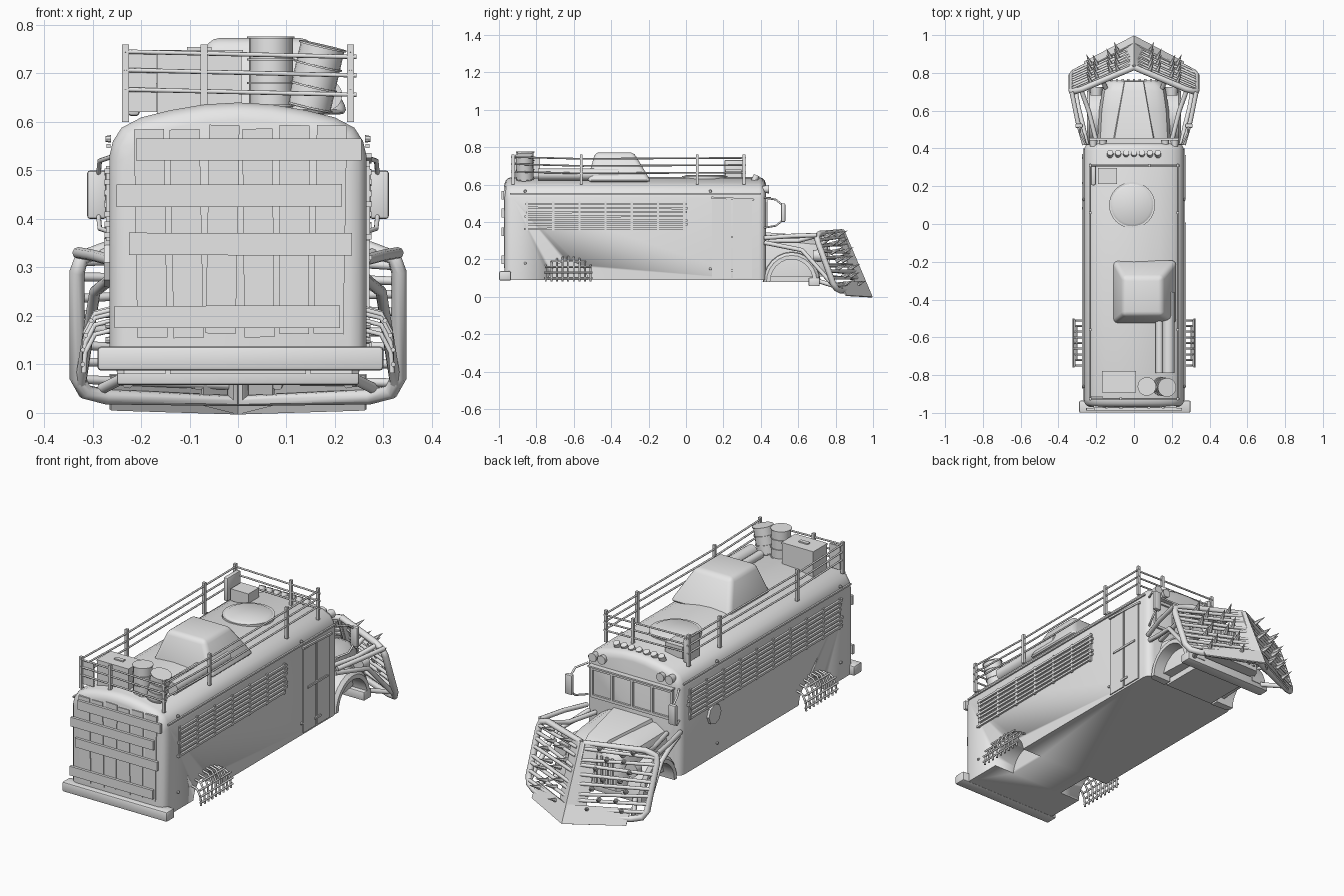
import bpy, bmesh, math, random
from mathutils import Vector, Matrix, Euler

random.seed(4)
if "Cube" in bpy.data.objects:
    bpy.data.objects.remove(bpy.data.objects["Cube"])

grey = bpy.data.materials.new("plain_grey")
grey.use_nodes = True
grey.diffuse_color = (0.8, 0.8, 0.8, 1)
grey.node_tree.nodes["Principled BSDF"].inputs["Base Color"].default_value = (0.8, 0.8, 0.8, 1)
SIDES = (-1, 1)


def add_object(name, mesh):
    mesh.materials.clear()
    mesh.materials.append(grey)
    ob = bpy.data.objects.new(name, mesh)
    bpy.context.collection.objects.link(ob)
    for other in bpy.context.selected_objects:
        other.select_set(False)
    bpy.context.view_layer.objects.active = ob
    ob.select_set(True)
    return ob


def finish(name, bm, smooth=True, bevel=0, segments=2):
    bmesh.ops.recalc_face_normals(bm, faces=bm.faces)
    if bevel:
        bmesh.ops.bevel(bm, geom=bm.edges[:], offset=bevel, segments=segments,
                        affect='EDGES', profile=0.5)
    mesh = bpy.data.meshes.new(name)
    bm.to_mesh(mesh)
    bm.free()
    ob = add_object(name, mesh)
    if smooth:
        bpy.ops.object.shade_smooth_by_angle(angle=math.radians(35))
    return ob


def boxes(name, items, bevel=0):
    """Each item: centre, size and optional rotation."""
    bm = bmesh.new()
    for centre, size, *rot in items:
        turn = Euler(rot[0]).to_matrix().to_4x4() if rot else Matrix()
        m = Matrix.Translation(centre) @ turn @ Matrix.Diagonal((*size, 1))
        bmesh.ops.create_cube(bm, size=1, matrix=m)
    return finish(name, bm, bool(bevel), bevel)


def cones(name, items, sides=16):
    """Each item: start, end, start radius, end radius."""
    bm = bmesh.new()
    for a, b, r1, r2 in items:
        a, b = Vector(a), Vector(b)
        turn = Vector((0, 0, 1)).rotation_difference(b - a).to_matrix().to_4x4()
        bmesh.ops.create_cone(bm, cap_ends=True, segments=sides, radius1=r1, radius2=r2,
                              depth=(b - a).length,
                              matrix=Matrix.Translation((a + b) / 2) @ turn)
    return finish(name, bm)


def tubes(name, paths, radius, closed=False):
    curve = bpy.data.curves.new(name, 'CURVE')
    curve.dimensions = '3D'
    curve.bevel_depth, curve.bevel_resolution, curve.use_fill_caps = radius, 2, True
    for path in paths:
        spline = curve.splines.new('POLY')
        spline.points.add(len(path) - 1)
        spline.use_cyclic_u = closed
        for point, co in zip(spline.points, path):
            point.co = (*co, 1)
    temp = bpy.data.objects.new(name + "_path", curve)
    bpy.context.collection.objects.link(temp)
    deps = bpy.context.evaluated_depsgraph_get()
    mesh = bpy.data.meshes.new_from_object(temp.evaluated_get(deps))
    bpy.data.objects.remove(temp)
    ob = add_object(name, mesh)
    bpy.ops.object.shade_smooth_by_angle(angle=math.radians(50))
    return ob


def loft(name, rings):
    bm = bmesh.new()
    rows = [[bm.verts.new(p) for p in ring] for ring in rings]
    n = len(rows[0])
    for a, b in zip(rows, rows[1:]):
        for i in range(n):
            bm.faces.new((a[i], a[(i + 1) % n], b[(i + 1) % n], b[i]))
    bm.faces.new(rows[0])
    bm.faces.new(rows[-1])
    return finish(name, bm)


def mirrored(half):
    return half + [(-x, z) for x, z in reversed(half) if x > 0]


# Body shell with rounded ends and rear wheel arches
profile = mirrored([(.265, .09), (.265, .53), (.258, .56), (.24, .588), (.2, .609),
                    (.14, .624), (.07, .636), (0, .64)])
ends = [(-.97, .035), (-.963, .016), (-.95, .005), (-.93, 0), (.39, 0), (.408, .005),
        (.42, .016), (.427, .035)]
body = loft("body_shell", [[(x * (1 - d / .265), y, .09 + (z - .09) * (1 - d / .55))
                            for x, z in profile] for y, d in ends])
cutter = cones("arch_cutter", [((s * .15, -.63, .085), (s * .4, -.63, .085), .105, .105)
                               for s in SIDES], 32)
cutter.hide_render = True
mod = body.modifiers.new("arches", 'BOOLEAN')
mod.operation, mod.object = 'DIFFERENCE', cutter
bpy.context.view_layer.objects.active = body
bpy.ops.object.modifier_apply(modifier=mod.name)
bpy.data.objects.remove(cutter)
boxes("drip_rails", [((s * .267, -.27, .55), (.008, 1.34, .008)) for s in SIDES])

# Bumpers and axle
boxes("rear_bumper", [((.005, -.967, .112), (.59, .064, .05))], .008)
boxes("front_bumper", [((0, .685, .08), (.5, .06, .045))], .006)
boxes("front_chassis", [((0, .55, .105), (.28, .27, .05))])

# Hood with raised centre panel, fenders and grille
hood = [(.42, .195, .335), (.6, .185, .325), (.7, .17, .315), (.745, .155, .295), (.76, .14, .27)]
loft("hood", [[(x, y, z) for x, z in mirrored([(w, .11), (w, t - .09), (w * .92, t - .035),
               (w * .68, t - .006), (0, t)])] for y, w, t in hood])
loft("hood_panel", [[(-w, y, z - .03), (-w * .9, y, z), (w * .9, y, z), (w, y, z - .03)]
                    for y, w, z in ((.42, .12, .345), (.7, .065, .326), (.755, .055, .3))])
boxes("grille", [((x * .03, .762, .2), (.012, .012, .14)) for x in range(-4, 5)])
for s, side in zip(SIDES, ("right", "left")):
    arc = [math.pi * i / 12 for i in range(13)]
    loft(side + "_front_fender",
         [[(s * x, .565 + r * math.cos(a), .08 + r * 1.05 * math.sin(a))
           for x, r in ((.15, .115), (.25, .115), (.25, .135), (.235, .15), (.15, .155))]
          for a in arc])
cones("headlamps", [((s * .2, .68, .22), (s * .2, .725, .22), .03, .035) for s in SIDES])

# Windshield frame, visor, lamps and mirrors
boxes("windshield_frame",
      [((0, .43, z), (.46, .014, .014)) for z in (.375, .515)]
      + [((x, .43, .445), (.012, .014, .15)) for x in (-.225, -.112, 0, .112, .225)])
boxes("windshield_visor", [((0, .437, .53), (.47, .035, .008))])
cones("roof_lamps", [((x * .042, .36, .61), (x * .042, .378, .65), .018, .016)
                     for x in range(-3, 4)], 12)
cones("brow_lamps", [((s * x, .41, .575), (s * x, .445, .575), .018, .022)
                     for s in SIDES for x in (.165, .215)])
boxes("mirrors", [((s * .291, .52, .45), (.04, .022, .1)) for s in SIDES], .006)
tubes("mirror_brackets", [[(s * .255, .42, z1), (s * .285, .48, z2), (s * .288, .518, z3)]
                          for s in SIDES for z1, z2, z3 in ((.53, .52, .49), (.37, .38, .41))], .005)

# Slatted side windows
slats, posts = [], []
for s, front in ((-1, .36), (1, 0)):
    length = front + .86
    mid = (front - .86) / 2
    for i in range(7):
        slats.append(((s * .27, mid + random.uniform(-.012, .012), .365 + i * .022),
                      (.01, length, .011), (random.uniform(-.004, .004), 0, 0)))
    count = round(length / .14)
    for i in range(count + 1):
        posts.append(((s * .267, -.85 + i * (length - .02) / count, .432), (.01, .012, .155)))
boxes("window_slats", slats)
boxes("window_posts", posts)

# Side door, hinges and round side plate
boxes("side_door", [((.267, y, .31), (.008, .1, .42)) for y in (.19, .302)])
boxes("door_top", [((.269, .25, .525), (.012, .23, .01), (-.05, 0, 0))])
boxes("door_bars", [((.272, .25, z), (.008, w, .01)) for z, w in ((.32, .16), (.14, .05))])
cones("round_side_plate", [((-.262, .16, .31), (-.276, .16, .31), .052, .05)], 8)
cones("side_bolts", [((s * .262, y, z), (s * .273, y, z), .008, .006)
                     for s in SIDES for y, z in ((-.86, .18), (-.86, .565), (.13, .15), (.13, .565))], 8)

# Boarded rear end
planks = [((-.18 + i * .074, -.968, .37 + random.uniform(-.01, .01)),
           (.062, .012, .43), (0, random.uniform(-.025, .025), 0)) for i in range(6)]
planks += [((x, -.98, z), (w, .014, .046), (0, random.uniform(-.012, .012), 0))
           for x, z, w in ((.022, .543, .465), (-.018, .448, .465), (.005, .348, .46), (-.022, .198, .465))]
boxes("rear_planks", planks)

# Rear wheel cages
ribs, rails = [], []
for s in SIDES:
    for i in range(9):
        y = -.75 + i * .03
        top = .215 - .045 * ((i - 4) / 4) ** 2
        ribs.append([(s * .262, y, top), (s * .295, y, top - .008), (s * .315, y, top - .045),
                     (s * .318, y, .082)])
    for z, x, w in ((.1, .32, .13), (.13, .32, .13), (.16, .314, .125), (.19, .303, .09)):
        rails.append([(s * x, -.63 - w, z), (s * x, -.63 + w, z)])
tubes("wheel_cage_ribs", ribs, .005)
tubes("wheel_cage_rails", rails, .005)

# Roof rack
X, Y0, Y1 = .232, -.925, .31
posts = [(s * X, y) for s in SIDES for y in (Y0, -.56, .06, Y1)] + [(-.07, Y0), (.08, Y1)]
boxes("rack_posts", [((x, y, .68), (.014, .014, .16)) for x, y in posts])
rack = []
for z in (.66, .7, .738):
    for s in SIDES:
        rack.append([(s * X, Y0 - .01, z + .01), (s * X, -.56, z), (s * X, Y1 + .01, z + .005)])
    for y in (Y0, Y1):
        rack.append([(-X - .005, y, z + .007), (X + .012, y, z - .004)])
tubes("rack_rails", rack, .0045)

# Roof cargo
bm = bmesh.new()
bmesh.ops.create_cube(bm, size=1)
for v in bm.verts:
    x, y, z = (c > 0 for c in v.co)
    v.co = ((.15 if x else -.06, -.28 if y else -.485, .773) if z else
            (.23 if x else -.115, -.185 if y else -.53, .615))
finish("roof_cabin", bm, bevel=.022, segments=3)
cones("roof_hatch", [((-.01, .1, .62), (-.01, .1, .645), .122, .122),
                     ((-.01, .1, .645), (-.01, .1, .652), .112, .1)], 32)
boxes("roof_crate", [((-.08, -.835, .68), (.175, .11, .125)),
                     ((-.08, -.835, .744), (.18, .115, .008)),
                     ((-.08, -.835, .75), (.05, .02, .008))])
boxes("roof_front_box", [((-.14, .255, .65), (.1, .085, .06))])
boxes("roof_side_panel", [((-.215, .26, .672), (.025, .11, .12))], .008)
boxes("roof_rear_panel", [((-.198, -.915, .68), (.06, .01, .12))])
cones("roof_pipes", [((.135, -.79, .65), (.135, -.36, .65), .02, .02),
                     ((.183, -.79, .655), (.183, -.36, .655), .032, .032)])
for name, low, high, r in (("upright_barrel", (.068, -.86, .63), (.068, -.86, .776), .045),
                           ("tilted_barrel", (.145, -.86, .628), (.175, -.865, .758), .046)):
    a, b = Vector(low), Vector(high)
    parts = [(a, b, r, r)]
    for t in (.01, .33, .66, .97):
        parts.append((a.lerp(b, t), a.lerp(b, t + .03), r + .004, r + .004))
    cones(name, parts, 20)

# Wedge plough: frame loops, bars, plates and spikes
def plough(s, u, t, out=0.0):
    """Point on one wing; u runs apex to outer end, t runs top to bottom."""
    top = Vector((0, .83, .35)).lerp(Vector((.332, .69, .335)), u)
    low = Vector((0, .95, .025)).lerp(Vector((.332, .80, .035)), u)
    p = top.lerp(low, t) + Vector((.36, .85, .38)) * out
    return Vector((s * p.x, p.y, p.z))


corners = ((.03, 0), (.82, 0), (.97, .05), (1, .15), (1, .87), (.95, .97), (.82, 1), (.03, 1))
tubes("plough_frames", [[plough(s, u, t) for u, t in corners] for s in SIDES], .016, True)
bars, spikes = [], []
for s in SIDES:
    for i in range(8):
        t = .1 + i * .115
        bars.append([plough(s, .05, t + random.uniform(-.03, .03), .008),
                     plough(s, 1, t + random.uniform(-.03, .03), .005)])
    for i in range(7):
        for u in (.24 + .12 * (i % 2), .68 - .1 * (i % 2)):
            t = .06 + i * .14
            spikes.append((plough(s, u, t), plough(s, u, t, .07), .014, .001))
tubes("plough_bars", bars, .009)
cones("plough_spikes", spikes, 6)

bm = bmesh.new()
for s in SIDES:
    ridge = [bm.verts.new(p) for p in ((0, .845, .36), (0, .998, 0))]
    edge = [bm.verts.new(plough(s, .22, t, .006)) for t in (1.04, 0)]
    bm.faces.new(ridge + edge)
    blade = [bm.verts.new(p) for p in ((0, .998, 0), (0, .96, .085), (s * .265, .82, .08), (s * .265, .86, .008))]
    bm.faces.new(blade)
bmesh.ops.remove_doubles(bm, verts=bm.verts, dist=.0005)
blade = finish("plough_blade", bm, False)
blade.modifiers.new("thickness", 'SOLIDIFY').thickness = .008

# Struts joining the plough to the body
struts = []
for s in SIDES:
    struts += [[(s * .262, .42, .315), (s * .3, .55, .325), (s * .33, .7, .33)],
               [(s * .25, .42, .29), (s * .27, .52, .27), (s * .295, .62, .25), (s * .325, .79, .06)],
               [(s * .2, .44, .3), (s * .24, .6, .3), (s * .28, .71, .33)],
               [(s * .2, .69, .09), (s * .28, .82, .05)],
               [(s * .15, .72, .28), (s * .17, .77, .32)]]
tubes("plough_struts", struts, .012)
